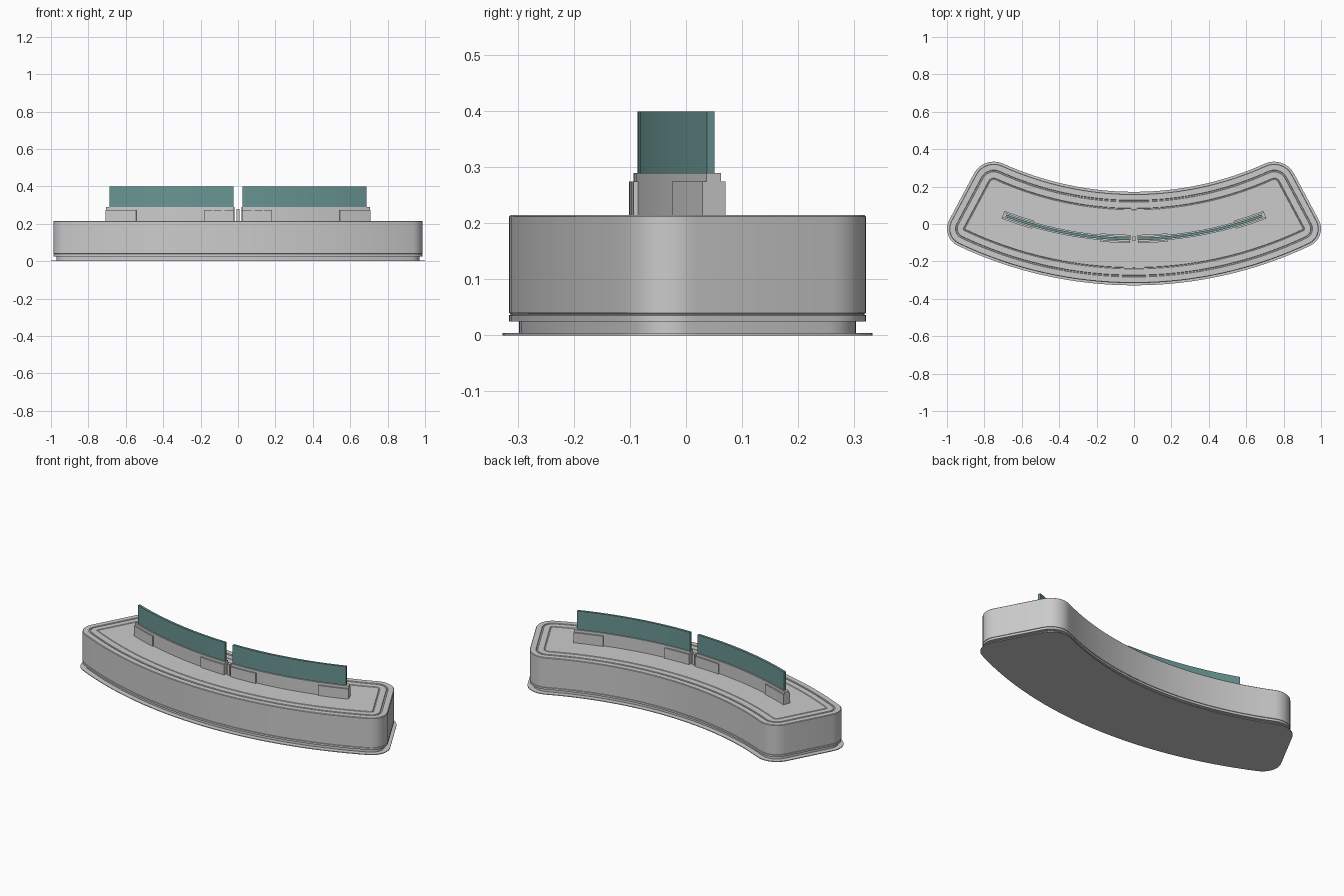
import bpy, bmesh
from math import sin, cos, asin, radians, pi

if "Cube" in bpy.data.objects:
    bpy.data.objects.remove(bpy.data.objects["Cube"])

CY = 1.872                      # y of the common arc centre
R_OUT, R_IN = 2.2, 1.7          # front and back arc radii
A = radians(28.1)               # half angle of the counter
C_OUT, C_IN = 0.10, 0.12        # corner radii


def polar(r, a):
    return (r * sin(a), CY - r * cos(a))


def outline(d, n=32, c=8):
    """Rounded arc-sector outline, inset by d, counter-clockwise."""
    p_out = A - asin(C_OUT / (R_OUT - C_OUT))
    p_in = A - asin(C_IN / (R_IN + C_IN))
    pts = [polar(R_OUT - d, -p_out + 2 * p_out * i / n) for i in range(n + 1)]

    def corner(centre, r, a0, a1):
        return [(centre[0] + r * cos(a0 + (a1 - a0) * i / c),
                 centre[1] + r * sin(a0 + (a1 - a0) * i / c)) for i in range(c + 1)]
    lower = corner(polar(R_OUT - C_OUT, p_out), C_OUT - d, p_out - pi / 2, A)
    upper = corner(polar(R_IN + C_IN, p_in), C_IN - d, A, p_in + pi / 2)
    right = lower[1:] + upper
    pts += right
    pts += [polar(R_IN + d, p_in - 2 * p_in * i / n) for i in range(1, n)]
    pts += [(-x, y) for x, y in reversed(right)]
    return pts


def finish(name, bm, mat=None):
    bmesh.ops.recalc_face_normals(bm, faces=bm.faces)
    me = bpy.data.meshes.new(name)
    bm.to_mesh(me)
    bm.free()
    ob = bpy.data.objects.new(name, me)
    bpy.context.collection.objects.link(ob)
    if mat:
        me.materials.append(mat)
    bpy.ops.object.select_all(action='DESELECT')
    ob.select_set(True)
    bpy.context.view_layer.objects.active = ob
    bpy.ops.object.shade_smooth_by_angle(angle=radians(30))
    return ob


def loft(name, rings):
    """Stack inset outlines given as (inset, z) and cap both ends."""
    bm = bmesh.new()
    loops = [[bm.verts.new((x, y, z)) for x, y in outline(d)] for d, z in rings]
    n = len(loops[0])
    for a, b in zip(loops, loops[1:]):
        for i in range(n):
            j = (i + 1) % n
            bm.faces.new((a[i], a[j], b[j], b[i]))
    bm.faces.new(loops[0][::-1])
    bm.faces.new(loops[-1])
    return finish(name, bm)


def arc_bar(name, r, half, x0, x1, z0, z1, mat=None, n=12):
    """Box bent along the arc of radius r between two x positions."""
    bm = bmesh.new()
    a0, a1 = asin(x0 / r), asin(x1 / r)
    prev = None
    for i in range(n + 1):
        a = a0 + (a1 - a0) * i / n
        ring = [bm.verts.new((*polar(rr, a), z)) for rr, z in
                ((r - half, z0), (r + half, z0), (r + half, z1), (r - half, z1))]
        if prev:
            for k in range(4):
                m = (k + 1) % 4
                bm.faces.new((prev[k], prev[m], ring[m], ring[k]))
        else:
            bm.faces.new(ring)
        prev = ring
    bm.faces.new(prev[::-1])
    return finish(name, bm, mat)


glass = bpy.data.materials.new("teal_glass")
glass.diffuse_color = (0.14, 0.30, 0.29, 1)
glass.use_nodes = True
glass.node_tree.nodes["Principled BSDF"].inputs["Base Color"].default_value = glass.diffuse_color

# Floor plate and recessed plinth
loft("floor_plate", [(0, 0), (0, 0.004)])
loft("plinth", [(0.03, 0.004), (0.03, 0.026)])

# Counter body: bottom trim, seam, wall, softened rim and grooved top
loft("counter_body", [
    (0.012, 0.025), (0.012, 0.036), (0.015, 0.037), (0.015, 0.039), (0.012, 0.040),
    (0.012, 0.212), (0.015, 0.215), (0.045, 0.215), (0.047, 0.211), (0.053, 0.211),
    (0.055, 0.215), (0.088, 0.215), (0.09, 0.212), (0.094, 0.212), (0.096, 0.215)])

# Screen support and glass, one set on each side
R_S = 1.952
for s, side in ((-1, "left"), (1, "right")):
    arc_bar(f"screen_rail_{side}", R_S, 0.014, s * 0.02, s * 0.70, 0.214, 0.29)
    arc_bar(f"inner_clamp_{side}", R_S, 0.022, s * 0.02, s * 0.18, 0.214, 0.275, n=4)
    arc_bar(f"outer_clamp_{side}", R_S, 0.022, s * 0.54, s * 0.70, 0.214, 0.275, n=4)
    arc_bar(f"glass_screen_{side}", R_S, 0.007, s * 0.025, s * 0.685, 0.288, 0.40, glass)

# Small post in the gap between the two screens
arc_bar("centre_post", R_S, 0.012, -0.008, 0.008, 0.214, 0.28, n=1)
